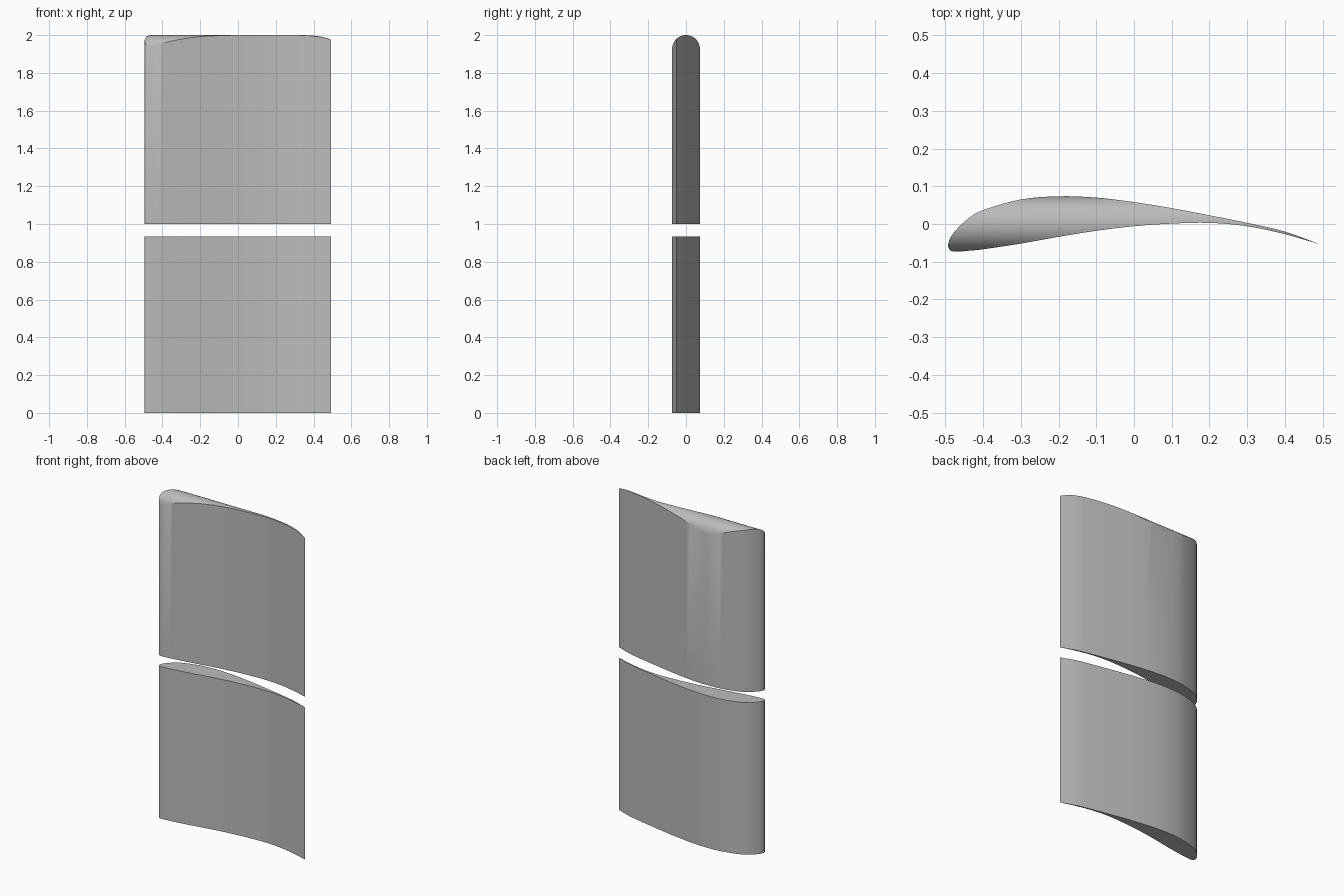
import bpy, bmesh, math

if "Cube" in bpy.data.objects:
    bpy.data.objects.remove(bpy.data.objects["Cube"])

R = 0.0735           # half thickness of the blade = radius of the rounded tip
SUB = 4              # steps between profile stations
ACROSS = 12          # steps across the thickness

# Aerofoil section: chord position, upper side, lower side
STATIONS = [
    (-0.494, -0.058, -0.058), (-0.487, -0.036, -0.070), (-0.470, -0.014, -0.0735),
    (-0.440, 0.014, -0.071), (-0.400, 0.037, -0.067), (-0.300, 0.065, -0.052),
    (-0.200, 0.0735, -0.034), (-0.100, 0.070, -0.018), (0.000, 0.058, -0.006),
    (0.100, 0.042, 0.001), (0.200, 0.023, 0.003), (0.300, 0.003, -0.006),
    (0.400, -0.020, -0.027), (0.493, -0.054, -0.054),
]


def smooth_stations(pts, sub):
    """Catmull-Rom curve through the section stations."""
    first = tuple(2 * a - b for a, b in zip(pts[0], pts[1]))
    last = tuple(2 * a - b for a, b in zip(pts[-1], pts[-2]))
    p = [first] + list(pts) + [last]
    out = []
    for i in range(1, len(p) - 2):
        for k in range(sub):
            t = k / sub
            out.append(tuple(
                0.5 * (2 * b + (c - a) * t + (2 * a - 5 * b + 4 * c - d) * t * t
                       + (3 * b - a - 3 * c + d) * t ** 3)
                for a, b, c, d in zip(*p[i - 1:i + 3])))
    return out + [pts[-1]]


def blade(name, z_bottom, top, mat):
    """Section extruded from z_bottom up to the height top(y)."""
    bm = bmesh.new()
    rows = []
    for x, up, lo in smooth_stations(STATIONS, SUB):
        ys = [lo + (up - lo) * j / ACROSS for j in range(ACROSS + 1)]
        rows.append(([bm.verts.new((x, y, z_bottom)) for y in ys],
                     [bm.verts.new((x, y, top(y))) for y in ys]))
    for (b0, t0), (b1, t1) in zip(rows, rows[1:]):
        for j in range(ACROSS):                                   # end caps
            bm.faces.new((t0[j], t1[j], t1[j + 1], t0[j + 1]))
            bm.faces.new((b0[j], b0[j + 1], b1[j + 1], b1[j]))
        bm.faces.new((b0[0], b1[0], t1[0], t0[0]))                # lower side
        bm.faces.new((b1[-1], b0[-1], t0[-1], t1[-1]))            # upper side
    # close the nose and tail where both sides meet
    bmesh.ops.remove_doubles(bm, verts=bm.verts, dist=1e-5)
    bmesh.ops.dissolve_degenerate(bm, edges=bm.edges, dist=1e-6)
    bmesh.ops.recalc_face_normals(bm, faces=bm.faces)
    mesh = bpy.data.meshes.new(name)
    bm.to_mesh(mesh)
    bm.free()
    mesh.materials.append(mat)
    obj = bpy.data.objects.new(name, mesh)
    bpy.context.collection.objects.link(obj)
    bpy.ops.object.select_all(action='DESELECT')
    obj.select_set(True)
    bpy.context.view_layer.objects.active = obj
    bpy.ops.object.shade_smooth_by_angle(angle=math.radians(30))
    return obj


grey = bpy.data.materials.new("plain grey")
grey.diffuse_color = (0.5, 0.5, 0.5, 1)
grey.use_nodes = True
grey.node_tree.nodes["Principled BSDF"].inputs["Base Color"].default_value = grey.diffuse_color

# Lower section with flat ends, upper section with a rounded tip
blade("lower_blade_section", 0.0, lambda y: 0.935, grey)
blade("upper_blade_section", 1.0,
      lambda y: 2 - R + math.sqrt(max(R * R - y * y, 0)), grey)
